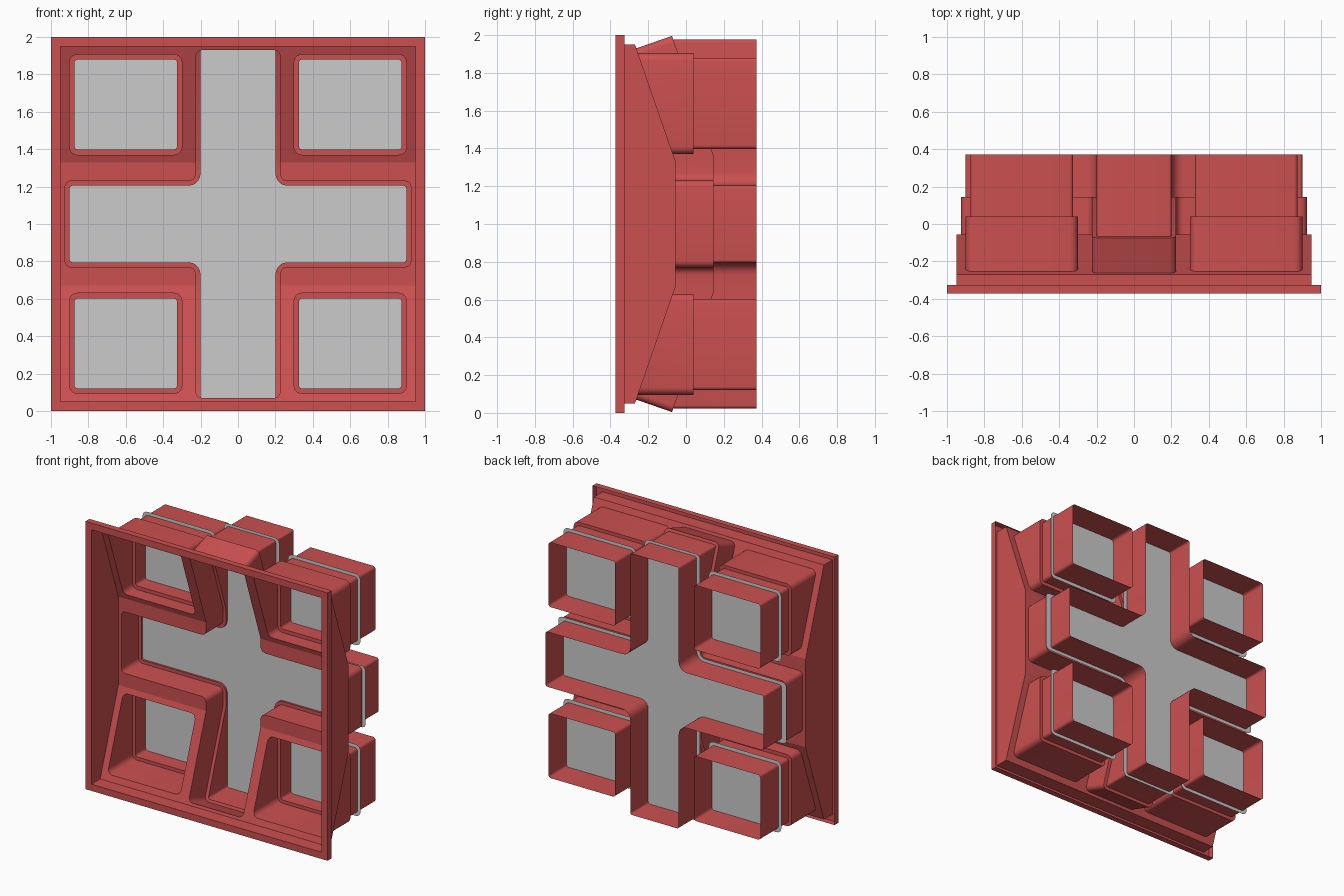
import bpy, bmesh, math
from mathutils import Vector

if "Cube" in bpy.data.objects:
    bpy.data.objects.remove(bpy.data.objects["Cube"])

BACK, FRONT = 0.372, -0.372
BEND, TOP = 0.33, 0.95            # half heights of the flat band and of the whole sheet
Y_MID, Y_EDGE = -0.055, -0.27
SLOPE = (Y_MID - Y_EDGE) / (TOP - BEND)
THETA = math.atan(SLOPE)

red = bpy.data.materials.new("red_paint")
red.diffuse_color = (0.6, 0.08, 0.08, 1)
red.use_nodes = True
red.node_tree.nodes["Principled BSDF"].inputs["Base Color"].default_value = red.diffuse_color


def sheet_y(v):
    """Depth of the bent sheet at height v from the middle."""
    return Y_MID - max(0.0, abs(v) - BEND) * SLOPE


def pushed(x, v, d):
    """Point on the sheet moved back by d along the sheet normal."""
    s = 1 if v > 0 else -1
    if abs(abs(v) - BEND) < 1e-4:
        return (x, sheet_y(v) + d, v + s * d * math.tan(THETA / 2))
    if abs(v) > BEND:
        return (x, sheet_y(v) + d * math.cos(THETA), v + s * d * math.sin(THETA))
    return (x, sheet_y(v) + d, v)


def rounded(corners, segs=5):
    """Closed 2D outline from (x, v, radius) with rounded right-angle corners."""
    out, n = [], len(corners)
    for i, (x, v, r) in enumerate(corners):
        p = Vector((x, v))
        if r == 0:
            out.append((x, v))
            continue
        a = (Vector(corners[i - 1][:2]) - p).normalized() * r
        b = (Vector(corners[(i + 1) % n][:2]) - p).normalized() * r
        for k in range(segs + 1):
            t = math.pi / 2 * k / segs
            q = p + a * (1 - math.sin(t)) + b * (1 - math.cos(t))
            out.append((q.x, q.y))
    return out


def cross_outline(w, h, rx, rz, r_out, r_in):
    """Cross with vertical half width w, horizontal half height h, reaches rx, rz."""
    quarter = [(rx, h, r_out), (w, h, r_in), (w, BEND, 0), (w, rz, r_out)]
    pts = quarter + [(-x, v, r) for x, v, r in reversed(quarter)]
    pts += [(-x, -v, r) for x, v, r in quarter]
    pts += [(x, -v, r) for x, v, r in reversed(quarter)]
    return rounded(pts)


def rect_outline(x0, x1, v0, v1, r, sx, sz):
    pts = [(x0, v0, r), (x1, v0, r), (x1, v1, r), (x0, v1, r)]
    return rounded([(x * sx, v * sz, q) for x, v, q in pts])


def finish(name, bm, mat=None):
    bmesh.ops.recalc_face_normals(bm, faces=bm.faces)
    bmesh.ops.translate(bm, verts=bm.verts, vec=(0, 0, 1))
    me = bpy.data.meshes.new(name)
    bm.to_mesh(me)
    bm.free()
    ob = bpy.data.objects.new(name, me)
    bpy.context.collection.objects.link(ob)
    if mat:
        me.materials.append(mat)
    bpy.ops.object.select_all(action='DESELECT')
    ob.select_set(True)
    bpy.context.view_layer.objects.active = ob
    bpy.ops.object.shade_smooth_by_angle(angle=math.radians(30))
    return ob


def loft(name, loops, mat=red):
    """Open shell skinned through loops of equal length."""
    bm = bmesh.new()
    rings = [[bm.verts.new(p) for p in lp] for lp in loops]
    for a, b in zip(rings, rings[1:]):
        for i in range(len(a)):
            j = (i + 1) % len(a)
            bm.faces.new((a[i], a[j], b[j], b[i]))
    return finish(name, bm, mat)


def pane(name, outline, y):
    bm = bmesh.new()
    edges = add_loop(bm, outline, y)
    bmesh.ops.triangle_fill(bm, use_beauty=True, edges=edges, normal=(0, -1, 0))
    return finish(name, bm)


def add_loop(bm, outline, y=0.0):
    vs = [bm.verts.new((x, y, v)) for x, v in outline]
    return [bm.edges.new((vs[i - 1], vs[i])) for i in range(len(vs))]


# outer frame: lip, front rim and inner walls meeting the bent sheet
def square(s):
    return [(s, -s), (s, -BEND), (s, BEND), (s, s), (-s, s), (-s, BEND), (-s, -BEND), (-s, -s)]

loft("outer_frame", [
    [(x, -0.325, v) for x, v in square(1.0)],
    [(x, FRONT, v) for x, v in square(1.0)],
    [(x, FRONT, v) for x, v in square(TOP)],
    [(x, sheet_y(v), v) for x, v in square(TOP)]])

# cross recess: wall along the sheet normal, small step, straight tube to the back
cross_out = cross_outline(0.225, 0.23, 0.925, 0.93, 0.035, 0.04)
cross_in = cross_outline(0.2, 0.205, 0.9, 0.91, 0.015, 0.065)
tube = [pushed(x, v, 0.2) for x, v in cross_in]
loft("cross_recess", [
    [pushed(x, v, 0) for x, v in cross_out],
    [pushed(x, v, 0.2) for x, v in cross_out],
    tube,
    [(x, BACK, v) for x, y, v in tube]])
pane("cross_glass", [(p[0] * 1.02, p[2]) for p in
                     (pushed(x, v, 0.2) for x, v in cross_out)], 0.16)

# four corner windows
holes = [cross_out]
for sz, row in ((1, "upper"), (-1, "lower")):
    for sx, side in ((1, "right"), (-1, "left")):
        big = rect_outline(0.30, 0.90, 0.37, 0.905, 0.04, sx, sz)
        small = rect_outline(0.325, 0.875, 0.397, 0.88, 0.02, sx, sz)
        holes.append(big)
        loft(f"window_recess_{row}_{side}", [
            [(x, sheet_y(v), v) for x, v in big],
            [(x, 0.04, v) for x, v in big],
            [(x, 0.04, v) for x, v in small],
            [(x, BACK, v) for x, v in small]])
        pane(f"window_glass_{row}_{side}", big, 0.16)

# bent sheet: filled flat with its holes, cut at the bends, then folded
bm = bmesh.new()
edges = add_loop(bm, square(TOP))
for h in holes:
    edges += add_loop(bm, h)
bmesh.ops.triangle_fill(bm, use_beauty=True, edges=edges, normal=(0, -1, 0))
for z in (BEND, -BEND):
    bmesh.ops.bisect_plane(bm, geom=bm.verts[:] + bm.edges[:] + bm.faces[:], dist=1e-5,
                           plane_co=(0, 0, z), plane_no=(0, 0, 1))
bmesh.ops.triangulate(bm, faces=bm.faces)
for v in bm.verts:
    v.co.y = sheet_y(v.co.z)
sheet = finish("bent_sheet", bm, red)
for p in sheet.data.polygons:
    p.use_smooth = False
